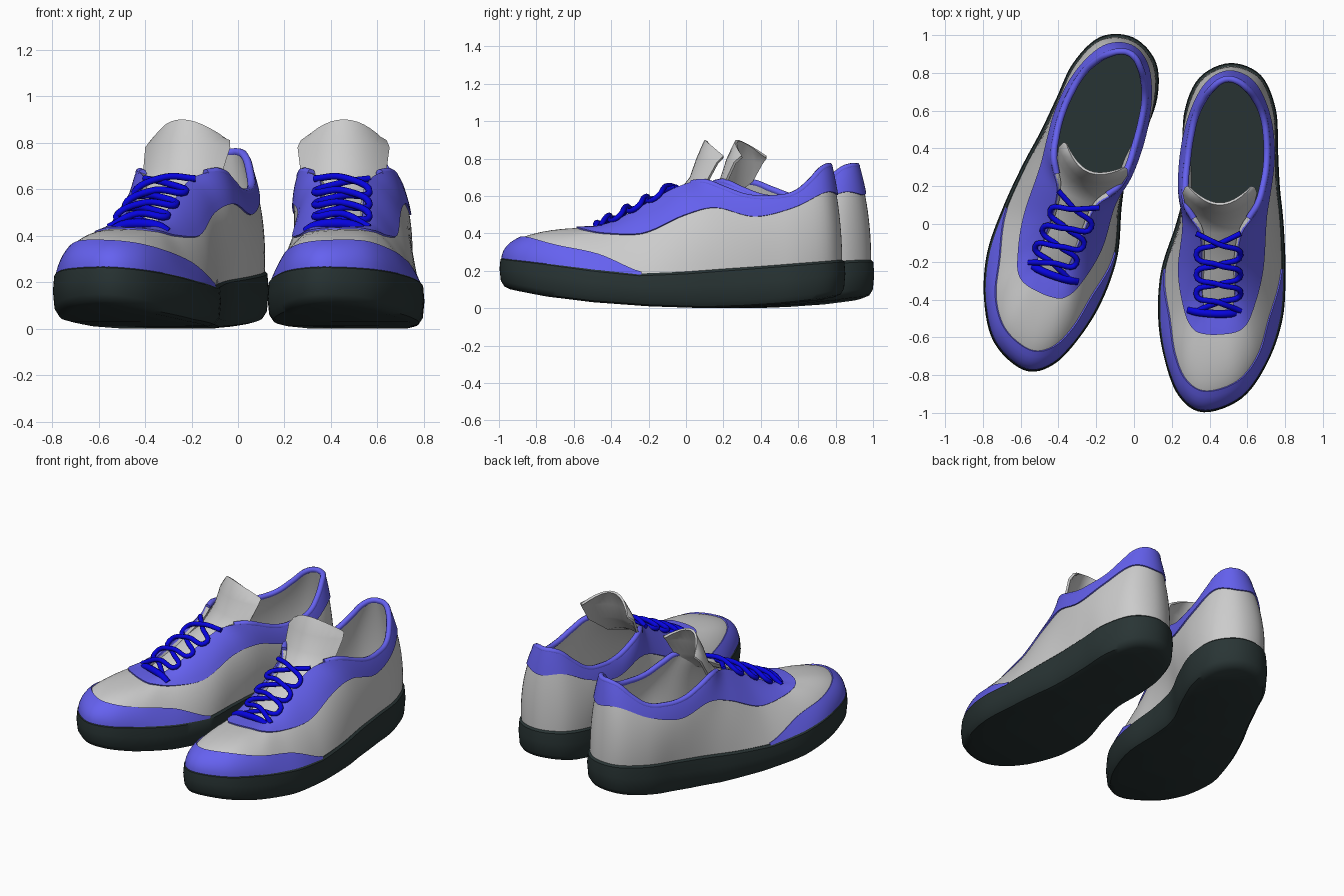
import bpy
import math
from mathutils import Vector, Matrix

if "Cube" in bpy.data.objects:
    bpy.data.objects.remove(bpy.data.objects["Cube"])

# ---------- materials ----------
def material(name, rgb):
    m = bpy.data.materials.new(name)
    m.diffuse_color = (*rgb, 1)
    m.use_nodes = True
    m.node_tree.nodes["Principled BSDF"].inputs["Base Color"].default_value = m.diffuse_color
    return m

BLUE = material("blue_trim", (0.13, 0.12, 0.87))
LACE = material("lace_blue", (0.002, 0.001, 0.75))
DARK = material("dark_rubber", (0.022, 0.035, 0.035))

# Second shoe: mirrored copy, turned outwards
MIRROR = (Matrix.Translation((-0.295, 0.105, 0)) @ Matrix.Rotation(math.radians(-22.5), 4, 'Z')
          @ Matrix.Translation((0.44, 0.075, 0)) @ Matrix.Diagonal((-1, 1, 1, 1)))
SIDES = (("left", Matrix.Identity(4)), ("right", MIRROR))

# ---------- shape keys round the shoe: toe (0) -> outer side -> heel (10) -> inner side ----------
OUTLINE = [(.37, -.98), (.56, -.91), (.69, -.73), (.77, -.5), (.785, -.25), (.775, 0), (.755, .2),
           (.745, .4), (.735, .6), (.66, .775), (.51, .835), (.36, .765), (.285, .6), (.275, .4),
           (.285, .2), (.24, 0), (.16, -.25), (.145, -.5), (.18, -.72), (.25, -.9)]
# bulge: sideways shift and height of the control point above the outline
BULGE = [(0, .43), (-.01, .44), (-.03, .40), (-.09, .38), (-.085, .42), (-.04, .53), (0, .5),
         (.02, .45), (.015, .45), (.02, .5), (0, .5), (-.01, .5), (-.02, .45), (-.055, .45),
         (-.08, .5), (-.02, .53), (.055, .42), (.07, .38), (.03, .40), (.01, .42)]
OPENING = [(.43, -.46, .43), (.48, -.455, .43), (.525, -.43, .44), (.535, -.34, .48), (.54, -.2, .56),
           (.57, -.04, .645), (.66, .10, .675), (.71, .33, .595), (.69, .575, .61), (.60, .725, .74),
           (.50, .775, .76), (.41, .725, .74), (.32, .575, .61), (.275, .33, .595), (.27, .10, .675),
           (.35, -.04, .645), (.36, -.2, .56), (.36, -.34, .48), (.37, -.43, .44), (.39, -.455, .43)]

def mirrored(half):
    return [(v,) for v in half + half[9:0:-1]]

BAND = mirrored([.87, .85, .78, .64, .51, .55, .65, .67, .79, .75, .7])   # lower edge of blue trim
CAP = mirrored([.43, .41, .36, .28, .05, .03, .03, .03, .03, .03, .03])   # upper edge of toe cap

def spline(keys, u):
    """Closed smooth curve through the keys."""
    n, i = len(keys), math.floor(u)
    t = u - i
    a, b, c, d = (Vector(keys[(i + k) % n]) if len(keys[0]) > 1 else keys[(i + k) % n][0] for k in (-1, 0, 1, 2))
    return b + (c - a) * (.5 * t) + (a * 2 - b * 5 + c * 4 - d) * (.5 * t * t) + (b * 3 - a - c * 3 + d) * (.5 * t ** 3)

def ramp(table, x):
    """Piecewise linear lookup."""
    for (x0, v0), (x1, v1) in zip(table, table[1:]):
        if x <= x1:
            break
    return v0 + (v1 - v0) * max(0, min(1, (x - x0) / (x1 - x0)))

def sole_top(y):
    return ramp([(-1, .275), (-.75, .245), (-.5, .21), (-.25, .185), (0, .195), (.4, .225), (.85, .26)], y)

def sole_bottom(y):
    return ramp([(-1, .115), (-.9, .092), (-.75, .063), (-.5, .032), (-.2, .01), (.1, 0),
                 (.3, .007), (.5, .02), (.7, .042), (.85, .07)], y)

def surface(u, v):
    """Point on the upper: v = 0 on the sole, v = 1 at the opening."""
    b = spline(OUTLINE, u)
    dx, h = spline(BULGE, u)
    p0 = Vector((b.x, b.y, sole_top(b.y) - .015))
    p1 = Vector((b.x + dx, b.y, h))
    return p0 * (1 - v) ** 2 + p1 * (2 * v * (1 - v)) + spline(OPENING, u) * v * v

def normal(u, v):
    e = .01
    return (surface(u + e, v) - surface(u - e, v)).cross(surface(u, v + e) - surface(u, v - e)).normalized()

# ---------- object helpers: each makes the part for both shoes ----------
def make(name, verts, faces, mat=None, thick=0):
    for side, m in SIDES:
        me = bpy.data.meshes.new(name)
        fs = faces if side == "left" else [tuple(reversed(f)) for f in faces]
        me.from_pydata([m @ v for v in verts], [], fs)
        ob = bpy.data.objects.new(side + "_" + name, me)
        bpy.context.collection.objects.link(ob)
        if mat:
            me.materials.append(mat)
        bpy.ops.object.select_all(action='DESELECT')
        ob.select_set(True)
        bpy.context.view_layer.objects.active = ob
        if thick:
            mod = ob.modifiers.new("thickness", 'SOLIDIFY')
            mod.thickness, mod.offset = thick, -1
            bpy.ops.object.modifier_apply(modifier=mod.name)
        bpy.ops.object.shade_smooth_by_angle(angle=math.radians(40))

def grid_faces(nu, nv, closed):
    """Faces for nu columns of nv points."""
    return [(i * nv + j, (i + 1) % nu * nv + j, (i + 1) % nu * nv + j + 1, i * nv + j + 1)
            for i in range(nu if closed else nu - 1) for j in range(nv - 1)]

def patch(name, u0, u1, low, high, lift, thick, rows, cols, mat=None):
    """Panel lying on the upper between two edge lines."""
    closed = u1 - u0 == 20
    verts = []
    for i in range(cols):
        u = u0 + (u1 - u0) * i / (cols if closed else cols - 1)
        for j in range(rows):
            v = low(u) + (high(u) - low(u)) * j / (rows - 1)
            verts.append(surface(u, v) + normal(u, v) * lift)
    make(name, verts, grid_faces(cols, rows, closed), mat, thick)

def tube(name, points, radius, mat):
    for side, m in SIDES:
        cu = bpy.data.curves.new(name, 'CURVE')
        cu.dimensions = '3D'
        cu.bevel_depth, cu.bevel_resolution, cu.resolution_u = radius, 2, 6
        cu.use_fill_caps = True
        s = cu.splines.new('BEZIER')
        s.bezier_points.add(len(points) - 1)
        for bp, p in zip(s.bezier_points, points):
            bp.co = m @ Vector(p)
            bp.handle_left_type = bp.handle_right_type = 'AUTO'
        cu.materials.append(mat)
        bpy.context.collection.objects.link(bpy.data.objects.new(side + "_" + name, cu))

# ---------- sole with insole ----------
N = 120
RINGS = [(-.04, 0, 0), (-.008, 0, .008), (.01, 0, .035), (.017, .6, 0), (.012, 1, -.012), (0, 1, 0), (-.025, 1, 0)]
verts = []
for i in range(N):
    u = 20 * i / N
    t = spline(OUTLINE, u + .02) - spline(OUTLINE, u - .02)
    out = Vector((t.y, -t.x)).normalized()
    for d, f, dz in RINGS:
        p = spline(OUTLINE, u) + out * d
        zb, zt = sole_bottom(p.y), sole_top(p.y)
        verts.append(Vector((p.x, p.y, zb + (zt - zb) * f + dz)))
R = len(RINGS)
faces = grid_faces(N, R, True)
for i in range(N // 2):     # strips across the bottom and the insole
    a, b, c, d = (k % N * R for k in (i, i + 1, N - i - 1, N - i))
    quad = [a, b, d] if i == N // 2 - 1 else [b, c, d] if i == 0 else [a, b, c, d]
    faces.append(tuple(reversed(quad)))
    faces.append(tuple(k + R - 1 for k in quad))
make("sole", verts, faces, DARK)

# ---------- upper and its blue panels ----------
patch("upper", 0, 20, lambda u: 0, lambda u: 1, 0, .022, 14, 120)
patch("toe_cap", -4.05, 4.05, lambda u: 0, lambda u: max(.02, spline(CAP, u)), .008, .012, 7, 60, BLUE)
patch("lace_facing_and_collar", 0, 20, lambda u: spline(BAND, u), lambda u: 1, .008, .012, 7, 120, BLUE)
tube("collar_rim", [surface(u / 2, 1) - normal(u / 2, 1) * .008 for u in range(11, 30)], .018, BLUE)

# ---------- tongue: y, z, half width, backward curl, side drop ----------
TONGUE = [(-.47, .405, .08, 0, .01), (-.25, .52, .11, 0, .02), (-.05, .61, .14, .03, .03),
          (.02, .70, .185, .09, .02), (.055, .80, .198, .11, .02), (.085, .87, .185, .11, .06),
          (.10, .90, .17, .10, .085)]
verts = []
for s in range(13):
    k = s / 6 - 1
    for y, z, w, curl, drop in TONGUE:
        verts.append(Vector((.447 + .02 * (y + .3) + k * w, y + curl * k * k, z - drop * k * k)))
make("tongue", verts, grid_faces(13, len(TONGUE), False), None, .014)

# ---------- laces: two crossing strands and a bottom bar ----------
ROWS = [-.46, -.37, -.27, -.165, -.05]

def eyelet(side, y, lift=.006):
    return Vector((.447 + side * .118, y, .425 + (y + .47) * .51 + lift))

for start, name in ((-1, "lace_strand_a"), (1, "lace_strand_b")):
    pts = []
    for i, y in enumerate(ROWS):
        side = start * (-1) ** i
        pts.append(eyelet(side, y))
        if i < len(ROWS) - 1:
            pts.append(eyelet(0, (y + ROWS[i + 1]) / 2, .03 + .012 * start * (-1) ** i))
    tube(name, pts, .015, LACE)
tube("lace_bottom_bar", [(.29, -.455, .415), (.33, -.465, .44), (.42, -.475, .452), (.5, -.475, .442), (.55, -.47, .415)], .021, LACE)
